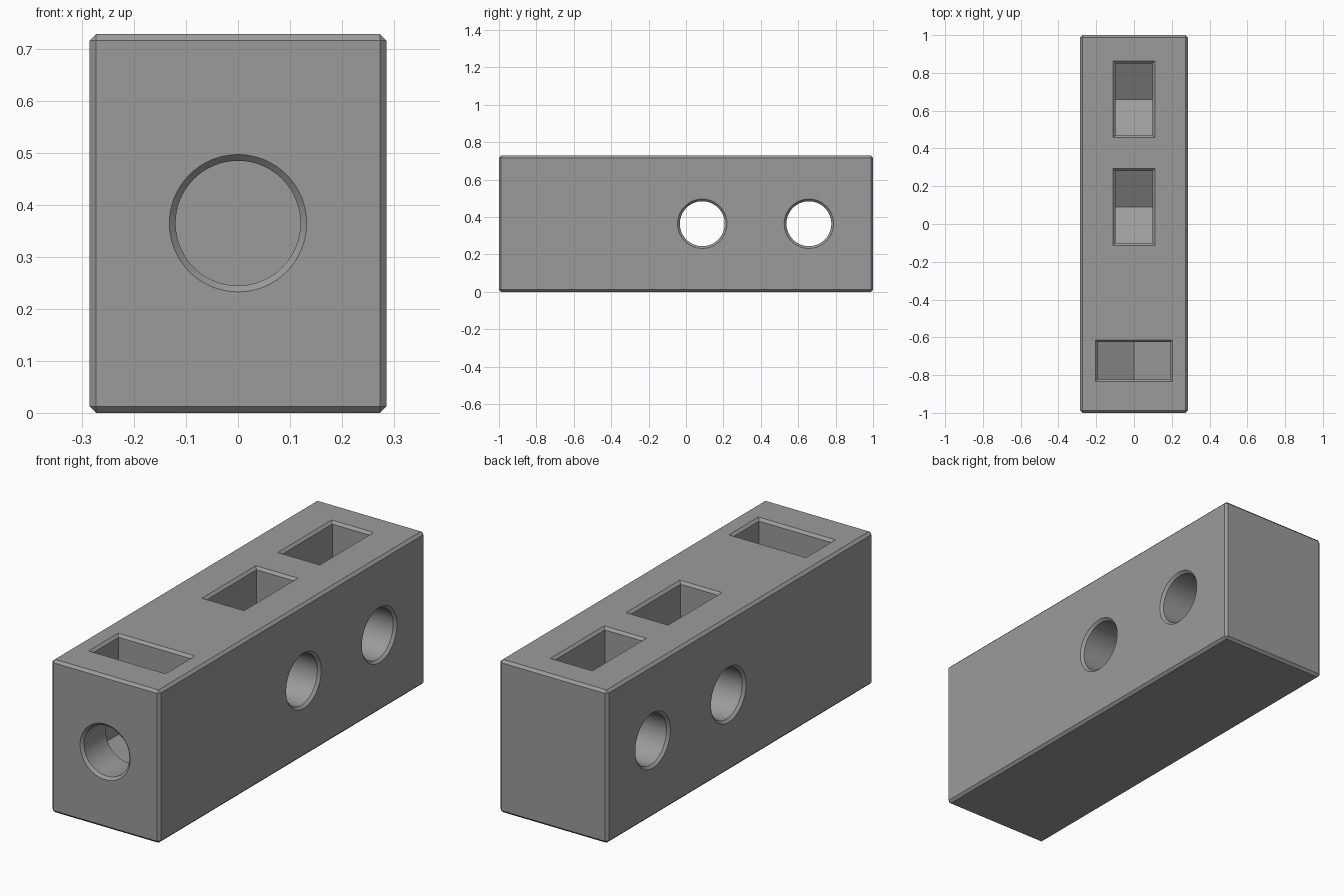
import bpy, bmesh, math
from mathutils import Matrix, Vector

if "Cube" in bpy.data.objects:
    bpy.data.objects.remove(bpy.data.objects["Cube"])

HALF_W, HEIGHT, MID_Z, CH = 0.285, 0.728, 0.3645, 0.012
HOLE_R = 0.12                      # bolt hole radius
NUT_W, NUT_T = 0.191, 0.099        # half width and half thickness of a nut slot
HOLE_Y = (0.087, 0.657)            # side-to-side bolt holes
END_SLOT_Y = -0.724

grey = bpy.data.materials.new("plain grey")
grey.diffuse_color = (0.33, 0.33, 0.33, 1)
grey.use_nodes = True
grey.node_tree.nodes["Principled BSDF"].inputs["Base Color"].default_value = grey.diffuse_color


def make_object(name, bm):
    bmesh.ops.recalc_face_normals(bm, faces=bm.faces)
    mesh = bpy.data.meshes.new(name)
    bm.to_mesh(mesh)
    bm.free()
    mesh.materials.append(grey)
    obj = bpy.data.objects.new(name, mesh)
    bpy.context.collection.objects.link(obj)
    return obj


def hole_cutter(name, profile, matrix, steps=64):
    """Lathe (radius, distance) pairs about local z, capped at both ends."""
    bm = bmesh.new()
    rings = [[bm.verts.new((r * math.cos(2 * math.pi * i / steps),
                            r * math.sin(2 * math.pi * i / steps), d))
              for i in range(steps)] for r, d in profile]
    for a, b in zip(rings, rings[1:]):
        for i in range(steps):
            j = (i + 1) % steps
            bm.faces.new((a[i], a[j], b[j], b[i]))
    bm.faces.new(rings[0])
    bm.faces.new(rings[-1])
    bm.transform(matrix)
    return make_object(name, bm)


def slot_cutter(name, matrix):
    """Slot for a hexagonal nut: pointed floor, upright walls, flared mouth."""
    bm = bmesh.new()
    slope = NUT_W / math.sqrt(3)

    def ring(z, grow):
        return [bm.verts.new((x * (NUT_W + grow), y * (NUT_T + grow), z))
                for x, y in ((-1, -1), (1, -1), (1, 1), (-1, 1))]
    low = ring(MID_Z - slope, 0)
    neck = ring(HEIGHT - CH, 0)
    mouth = ring(HEIGHT + CH, 2 * CH)
    front, back = [bm.verts.new((0, y * NUT_T, MID_Z - 2 * slope)) for y in (-1, 1)]
    for a, b in ((low, neck), (neck, mouth)):
        for i in range(4):
            j = (i + 1) % 4
            bm.faces.new((a[i], a[j], b[j], b[i]))
    bm.faces.new(mouth)
    bm.faces.new((low[0], front, low[1]))
    bm.faces.new((low[3], back, low[2]))
    bm.faces.new((low[0], low[3], back, front))
    bm.faces.new((low[1], low[2], back, front))
    bm.transform(matrix)
    return make_object(name, bm)


# Chamfered block
bm = bmesh.new()
bmesh.ops.create_cube(bm, size=1)
bm.transform(Matrix.Translation((0, 0, HEIGHT / 2))
             @ Matrix.Diagonal((2 * HALF_W, 2, HEIGHT, 1)))
bmesh.ops.bevel(bm, geom=bm.edges[:], offset=CH, segments=1, affect='EDGES')
block = make_object("beam_block", bm)

# Side-to-side bolt holes, each with a nut slot from the top
quarter = Matrix.Rotation(math.pi / 2, 4, 'Z')
wide = HOLE_R + 2 * CH
through = [(wide, -HALF_W - CH), (HOLE_R, -HALF_W + CH),
           (HOLE_R, HALF_W - CH), (wide, HALF_W + CH)]
cutters = []
for y in HOLE_Y:
    cutters.append(hole_cutter("side_hole_cutter", through,
                               Matrix.Translation((0, y, MID_Z))
                               @ Matrix.Rotation(math.pi / 2, 4, 'Y')))
    cutters.append(slot_cutter("side_slot_cutter", Matrix.Translation((0, y + 0.003, 0)) @ quarter))

# Bolt hole in the front end, with its crosswise nut slot
cutters.append(hole_cutter("end_hole_cutter",
                           [(wide, 1 + CH), (HOLE_R, 1 - CH), (HOLE_R, 0.45)],
                           Matrix.Translation((0, 0, MID_Z))
                           @ Matrix.Rotation(math.pi / 2, 4, 'X')))
cutters.append(slot_cutter("end_slot_cutter", Matrix.Translation((0, END_SLOT_Y, 0))))

# Cut everything, then discard the cutters
bpy.context.view_layer.objects.active = block
block.select_set(True)
for cutter in cutters:
    cutter.hide_render = True
    mod = block.modifiers.new("cut", 'BOOLEAN')
    mod.operation, mod.solver, mod.object = 'DIFFERENCE', 'EXACT', cutter
    bpy.ops.object.modifier_apply(modifier=mod.name)
    bpy.data.objects.remove(cutter)
bpy.ops.object.shade_smooth_by_angle(angle=math.radians(25))
